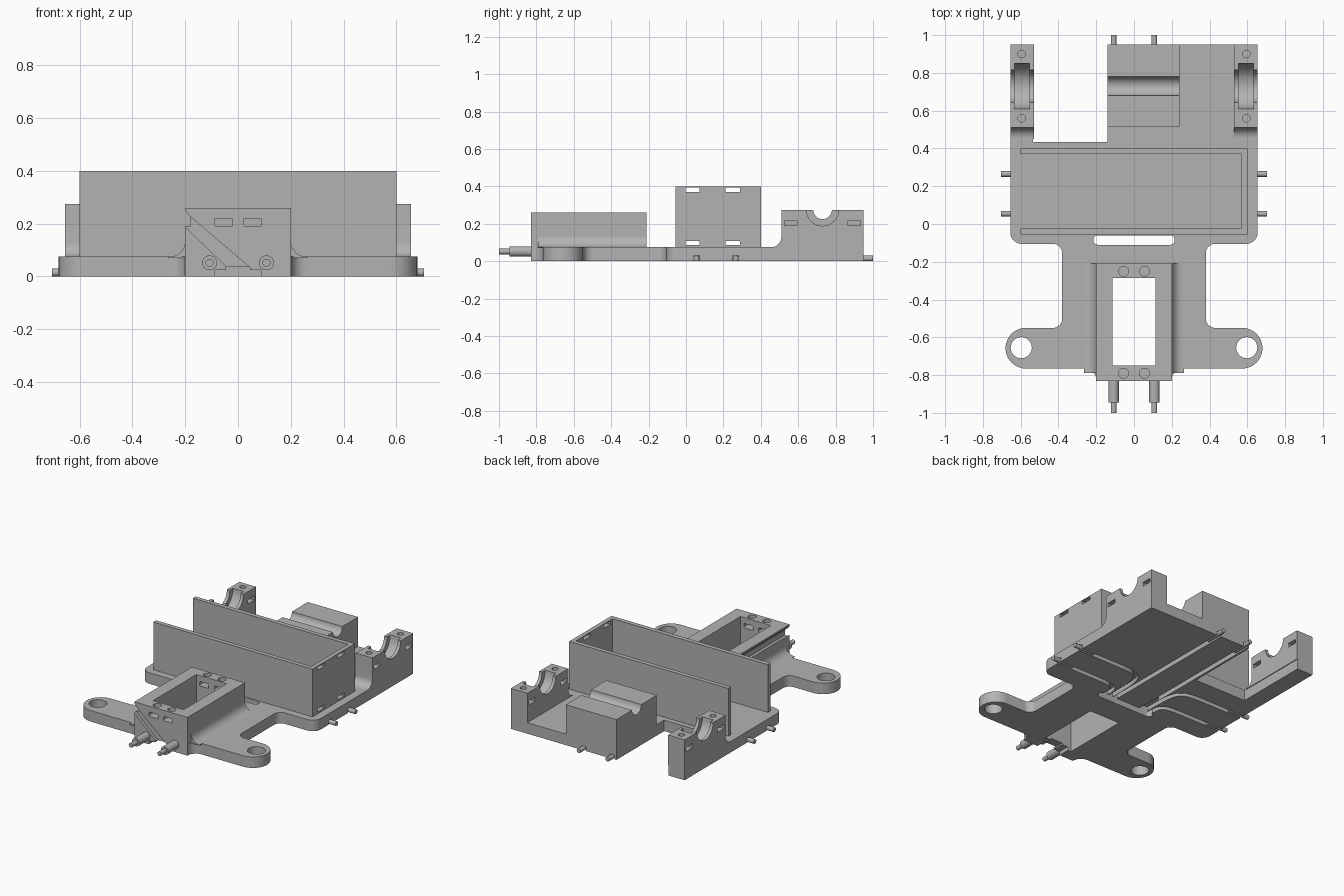
import bpy, bmesh, math
from mathutils import Vector
from mathutils.geometry import interpolate_bezier

cube = bpy.data.objects.get("Cube")
if cube:
    bpy.data.objects.remove(cube)

grey = bpy.data.materials.new("plain_grey")
grey.use_nodes = True
colour = (0.45, 0.45, 0.45, 1)
grey.diffuse_color = colour
grey.node_tree.nodes["Principled BSDF"].inputs["Base Color"].default_value = colour


def rounded(points, steps=10):
    """Replace right-angled corners that carry a radius with arcs."""
    out = []
    for i, p in enumerate(points):
        c = Vector(p[:2])
        if len(p) < 3:
            out.append(c)
            continue
        u = (Vector(points[i - 1][:2]) - c).normalized() * p[2]
        v = (Vector(points[(i + 1) % len(points)][:2]) - c).normalized() * p[2]
        for k in range(steps + 1):
            t = math.pi / 2 * k / steps
            out.append(c + u + v - v * math.cos(t) - u * math.sin(t))
    return out


def prism(name, points, lo, hi, axis="z"):
    """Extrude an outline along an axis."""
    place = {"x": lambda u, v, w: (w, u, v),
             "y": lambda u, v, w: (u, w, v),
             "z": lambda u, v, w: (u, v, w)}[axis]
    bm = bmesh.new()
    outline = rounded(points)
    low = [bm.verts.new(place(p[0], p[1], lo)) for p in outline]
    high = [bm.verts.new(place(p[0], p[1], hi)) for p in outline]
    bm.faces.new(low)
    bm.faces.new(high)
    for i in range(len(low)):
        bm.faces.new((low[i - 1], low[i], high[i], high[i - 1]))
    bmesh.ops.recalc_face_normals(bm, faces=bm.faces)
    mesh = bpy.data.meshes.new(name)
    bm.to_mesh(mesh)
    bm.free()
    mesh.materials.append(grey)
    obj = bpy.data.objects.new(name, mesh)
    bpy.context.collection.objects.link(obj)
    return obj


def rect(u0, u1, v0, v1, r=None):
    corners = [(u0, v0), (u1, v0), (u1, v1), (u0, v1)]
    return [c + (r,) for c in corners] if r else corners


def circle(u, v, r, n=32):
    return [(u + r * math.cos(math.tau * k / n), v + r * math.sin(math.tau * k / n))
            for k in range(n)]


def strip(path, half=0.016):
    """Outline of a constant-width band along a path."""
    left, right = [], []
    for i, p in enumerate(path):
        d = path[min(i + 1, len(path) - 1)] - path[max(i - 1, 0)]
        n = Vector((-d.y, d.x)).normalized() * half
        left.append(tuple(p + n))
        right.append(tuple(p - n))
    return left + right[::-1]


def cut(target, points, lo, hi, axis="z"):
    tool = prism("cutter", points, lo, hi, axis)
    tool.hide_render = True
    mod = target.modifiers.new("cut", "BOOLEAN")
    mod.operation, mod.solver, mod.object = "DIFFERENCE", "EXACT", tool
    bpy.context.view_layer.objects.active = target
    bpy.ops.object.modifier_apply(modifier=mod.name)
    bpy.data.objects.remove(tool)


DECK = 0.075
opening = rect(-0.115, 0.115, -0.75, -0.285)

# Base plate with mounting ears
half = [(0.2, -0.83), (0.2, -0.765, 0.06), (0.68, -0.765, 0.107), (0.68, -0.55, 0.107),
        (0.38, -0.55, 0.05), (0.38, -0.105, 0.05), (0.655, -0.105, 0.06)]
rear = [(0.655, 0.95), (-0.14, 0.95), (-0.14, 0.435), (-0.535, 0.435),
        (-0.535, 0.95), (-0.655, 0.95)]
plate = prism("base_plate", half + rear + [(-p[0],) + p[1:] for p in reversed(half)], 0, DECK)
cut(plate, opening, -0.1, 0.2)
cut(plate, rect(-0.215, 0.215, -0.11, -0.06, 0.024), -0.1, 0.2)
cut(plate, rect(-0.09, 0.09, -0.9, -0.7), -0.1, 0.025)
cut(plate, rect(-0.045, 0.045, -0.9, -0.7), -0.1, 0.036)
for s in (-1, 1):
    cut(plate, circle(s * 0.597, -0.655, 0.056), -0.1, 0.2)

# Wire channels under the plate
for x in (-0.11, 0.105):
    cut(plate, rect(x - 0.016, x + 0.016, -0.08, 1), -0.1, 0.03)
for s in (-1, 1):
    for y, start, end in ((0.055, 0.42, 0.18), (0.265, 0.38, 0.14)):
        bend = interpolate_bezier(Vector((s * start, y)), Vector((s * end, y)),
                                  Vector((s * end, y)), Vector((s * end, -0.08)), 12)
        path = [Vector((s * 0.7, y))] + [Vector(b[:2]) for b in bend]
        cut(plate, strip(path), -0.1, 0.03)

# Front housing with through opening, ties and screw holes
housing = prism("front_housing", rect(-0.2, 0.2, -0.83, -0.21), DECK, 0.26)
cut(housing, opening, 0, 0.5)
for s in (-1, 1):
    cut(housing, rect(s * 0.055 - 0.034, s * 0.055 + 0.034, 0.19, 0.22, 0.006), -0.9, -0.1, "y")
    for y in (-0.25, -0.79):
        cut(housing, circle(s * 0.055, y, 0.026), 0.2, 0.3)
# Side groove and diagonal front groove
cut(housing, [(-0.21, 0.262), (-0.18, 0.226), (-0.18, 0.19), (-0.21, 0.19)], -0.9, -0.1, "y")
diagonal = [(-0.21, 0.252), (0.045, 0.034), (-0.04, 0.034), (-0.21, 0.198)]
for part in (housing, plate):
    cut(part, diagonal, -0.9, -0.81, "y")
for s, side in ((-1, "right"), (1, "left")):
    prism(side + "_housing_fillet",
          [(s * 0.265, 0.07), (s * 0.265, DECK), (s * 0.2, DECK, 0.06),
           (s * 0.2, 0.136), (s * 0.19, 0.136), (s * 0.19, 0.07)], -0.79, -0.21, "y")

# Tray walls, open on one end
walls = prism("tray_walls", [(-0.6, -0.055), (0.6, -0.055), (0.6, 0.4), (-0.6, 0.4),
                             (-0.6, 0.37), (0.57, 0.37), (0.57, -0.025), (-0.6, -0.025)],
              DECK, 0.4)
for y in (0.035, 0.25):
    for z in (0.098, 0.382):
        cut(walls, rect(y - 0.038, y + 0.038, z - 0.011, z + 0.011), 0.5, 0.7, "x")

# Axle supports with bearing pockets
for s, side in ((-1, "right"), (1, "left")):
    lo, hi = sorted((s * 0.53, s * 0.655))
    support = prism(side + "_axle_support",
                    [(0.45, 0.07), (0.45, DECK), (0.51, DECK, 0.055), (0.51, 0.275),
                     (0.95, 0.275), (0.95, 0.07)], lo, hi, "x")
    cut(support, circle(0.73, 0.275, 0.086), lo - 0.1, hi + 0.1, "x")
    cut(support, circle(0.73, 0.275, 0.12), lo + 0.022, hi - 0.022, "x")
    for y in (0.56, 0.9):
        cut(support, rect(y - 0.034, y + 0.034, 0.19, 0.218), lo - 0.1, hi + 0.1, "x")
        cut(support, circle(s * 0.595, y, 0.02), 0.2, 0.3)

# Rear block with shaft groove
block = prism("rear_block", rect(-0.14, 0.24, 0.515, 0.95), DECK, 0.275)
cut(block, circle(0.73, 0.275, 0.05), -0.3, 0.4, "x")

# Wire ends and front connectors
for s, side in ((-1, "right"), (1, "left")):
    x = s * 0.108
    prism(side + "_connector", circle(x, 0.052, 0.028), -0.945, -0.81, "y")
    prism(side + "_connector_tip", circle(x, 0.052, 0.015), -1, -0.93, "y")
    prism(side + "_rear_wire", circle(x, 0.015, 0.015), 0.85, 1, "y")
    for y, place in ((0.055, "front"), (0.265, "back")):
        lo, hi = sorted((s * 0.55, s * 0.705))
        prism(f"{side}_{place}_side_wire", circle(y, 0.015, 0.015), lo, hi, "x")

# Smooth the curved faces, keep edges sharp
for obj in bpy.context.scene.objects:
    obj.select_set(obj.type == "MESH")
bpy.context.view_layer.objects.active = plate
bpy.ops.object.shade_smooth_by_angle(angle=math.radians(30))
